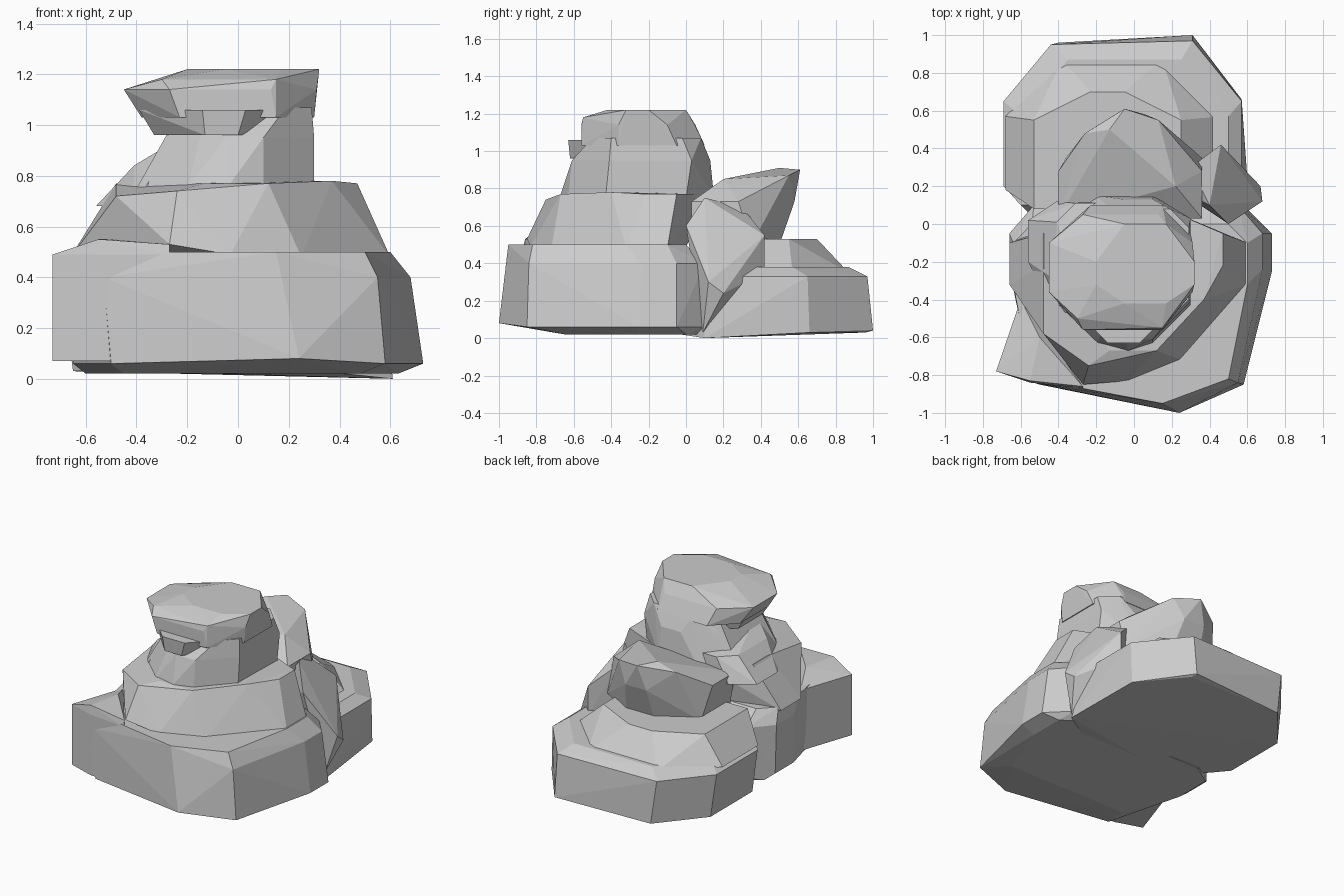
import bpy
import bmesh

# Remove the default object only
default_cube = bpy.data.objects.get("Cube")
if default_cube is not None:
    bpy.data.objects.remove(default_cube, do_unlink=True)

# One plain stone colour
stone = bpy.data.materials.new("grey_stone")
stone.use_nodes = True
stone_colour = (.6, .6, .6, 1)
stone.diffuse_color = stone_colour
shader = next(node for node in stone.node_tree.nodes if node.type == "BSDF_PRINCIPLED")
shader.inputs["Base Color"].default_value = stone_colour
shader.inputs["Roughness"].default_value = .9


def layer(z, left, right, front, back, cut, front_cut, back_cut):
    """Level outline: a rectangle with its four corners cut off."""
    corners = []
    for side, inward in ((left, cut), (right, -cut)):
        corners.append((side, front + front_cut, z))
        corners.append((side + inward, front, z))
        corners.append((side, back - back_cut, z))
        corners.append((side + inward, back, z))
    return corners


def prism(outline, low, high):
    """Upright block over an outline."""
    return [(x, y, z) for x, y in outline for z in (low, high)]


def chisel(name, corners):
    """Make a flat-faced boulder as the convex hull of its corners."""
    mesh = bpy.data.meshes.new(name)
    bm = bmesh.new()
    for corner in corners:
        bm.verts.new(corner)
    bmesh.ops.remove_doubles(bm, verts=list(bm.verts), dist=.001)
    bmesh.ops.convex_hull(bm, input=list(bm.verts), use_existing_faces=False)
    loose = [vert for vert in bm.verts if not vert.link_faces]
    bmesh.ops.delete(bm, geom=loose, context="VERTS")
    bmesh.ops.recalc_face_normals(bm, faces=list(bm.faces))
    bm.to_mesh(mesh)
    bm.free()
    mesh.materials.append(stone)
    boulder = bpy.data.objects.new(name, mesh)
    bpy.context.scene.collection.objects.link(boulder)
    return boulder


def fuse(body, pieces):
    """Merge the pieces into the body so that no buried faces remain."""
    bpy.context.view_layer.objects.active = body
    for piece in pieces:
        union = body.modifiers.new("union", "BOOLEAN")
        union.operation = "UNION"
        union.solver = "EXACT"
        union.object = piece
        bpy.ops.object.modifier_apply(modifier=union.name)
        bpy.data.objects.remove(piece, do_unlink=True)


# Broad front foot, pointed at the front
front_base = chisel("front_base", [
    *layer(z=.02, left=-.6, right=.63, front=-.65, back=.1, cut=.15, front_cut=.4, back_cut=.1),
    *layer(z=.06, left=-.65, right=.73, front=-.85, back=.1, cut=.15, front_cut=.6, back_cut=.15),
    *layer(z=.4, left=-.66, right=.68, front=-.84, back=.1, cut=.13, front_cut=.6, back_cut=.15),
    *layer(z=.5, left=-.64, right=.6, front=-.82, back=0, cut=.1, front_cut=.5, back_cut=.1),
    (.24, -1, .08), (.15, -.95, .5),
])

# Spur sticking out at the front corner
spur_outline = [(-.73, -.78), (-.55, -.84), (-.27, -.87), (-.6, -.4)]
corner_spur = chisel("corner_spur", [
    *prism(spur_outline, low=.07, high=.49), (-.55, -.83, .55), (-.27, -.86, .53), (-.5, -.6, .55),
])

# Sloping middle tier above the ledge
middle_tier = chisel("middle_tier", [
    *layer(z=.48, left=-.66, right=.6, front=-.72, back=0, cut=.35, front_cut=.4, back_cut=.1),
    *layer(z=.77, left=-.48, right=.47, front=-.67, back=.1, cut=.35, front_cut=.45, back_cut=.15),
    (-.27, -.85, .53), (-.03, -.83, .49), (-.24, -.75, .74), (-.48, -.58, .72), (.37, -.4, .78),
])

# Shoulder slab between tier and neck
shoulder = chisel("shoulder", [
    *layer(z=.68, left=-.56, right=.3, front=-.5, back=.12, cut=.15, front_cut=.3, back_cut=.1),
    *layer(z=.84, left=-.41, right=.1, front=-.4, back=.11, cut=.1, front_cut=.1, back_cut=.1),
    (-.26, -.4, .93),
])

# Neck supporting the cap
neck = chisel("neck", [
    *layer(z=.75, left=-.4, right=.3, front=-.63, back=.15, cut=.2, front_cut=.2, back_cut=.15),
    *layer(z=.95, left=-.25, right=.3, front=-.61, back=.13, cut=.2, front_cut=.2, back_cut=.1),
    *layer(z=1.07, left=-.22, right=.29, front=-.5, back=.08, cut=.1, front_cut=.1, back_cut=.1),
    (-.03, -.67, .77),
])

# Lip below the cap
cap_lip = chisel("cap_lip", [
    *layer(z=.96, left=-.33, right=.2, front=-.62, back=0, cut=.2, front_cut=.25, back_cut=.1),
    *layer(z=1.06, left=-.39, right=.28, front=-.63, back=0, cut=.25, front_cut=.25, back_cut=.1),
])

# Overhanging cap
cap = chisel("cap", [
    *layer(z=1.03, left=-.38, right=.3, front=-.56, back=.1, cut=.15, front_cut=.2, back_cut=.15),
    *layer(z=1.14, left=-.45, right=.31, front=-.56, back=.05, cut=.18, front_cut=.2, back_cut=.15),
    *layer(z=1.22, left=-.2, right=.32, front=-.42, back=0, cut=.15, front_cut=.1, back_cut=.2),
    (-.3, -.5, 1.18), (.15, -.55, 1.18),
])

# Low block at the back
back_base = chisel("back_base", [
    *layer(z=.03, left=-.65, right=.57, front=-.1, back=.96, cut=.25, front_cut=.3, back_cut=.3),
    *layer(z=.33, left=-.69, right=.57, front=.1, back=.95, cut=.25, front_cut=.1, back_cut=.3),
    *layer(z=.38, left=-.6, right=.5, front=.1, back=.87, cut=.25, front_cut=0, back_cut=.3),
    (.61, .1, 0), (.31, 1, .04), (.31, .97, .33),
])

# Rounded hump on the back block
back_hump = chisel("back_hump", [
    *layer(z=.35, left=-.68, right=.45, front=.08, back=.87, cut=.3, front_cut=.1, back_cut=.3),
    *layer(z=.53, left=-.53, right=.25, front=.08, back=.7, cut=.3, front_cut=0, back_cut=.15),
])

# Undercut shelf jutting out backwards
back_shelf = chisel("back_shelf", [
    *layer(z=.5, left=-.36, right=.36, front=.03, back=.5, cut=.25, front_cut=0, back_cut=.15),
    *layer(z=.73, left=-.4, right=.36, front=.03, back=.58, cut=.3, front_cut=0, back_cut=.3),
    (-.05, .61, .9), (-.13, .5, .91), (-.26, .48, .86), (.13, .55, .87), (.22, .2, .85),
])

# Wedge leaning on the flank
flank_wedge = chisel("flank_wedge", [
    *prism([(.46, .42), (.2, .2)], low=.35, high=.55),
    (.68, .12, .3), (.67, .2, .24), (.6, .09, .03), (.4, .1, .75), (.3, .3, .7), (.5, 0, .6),
])

# Weld everything into one rock
fuse(front_base, [
    back_base, middle_tier, corner_spur, shoulder, neck, cap_lip,
    cap, back_hump, back_shelf, flank_wedge,
])
front_base.name = "rock"
front_base.data.name = "rock"
